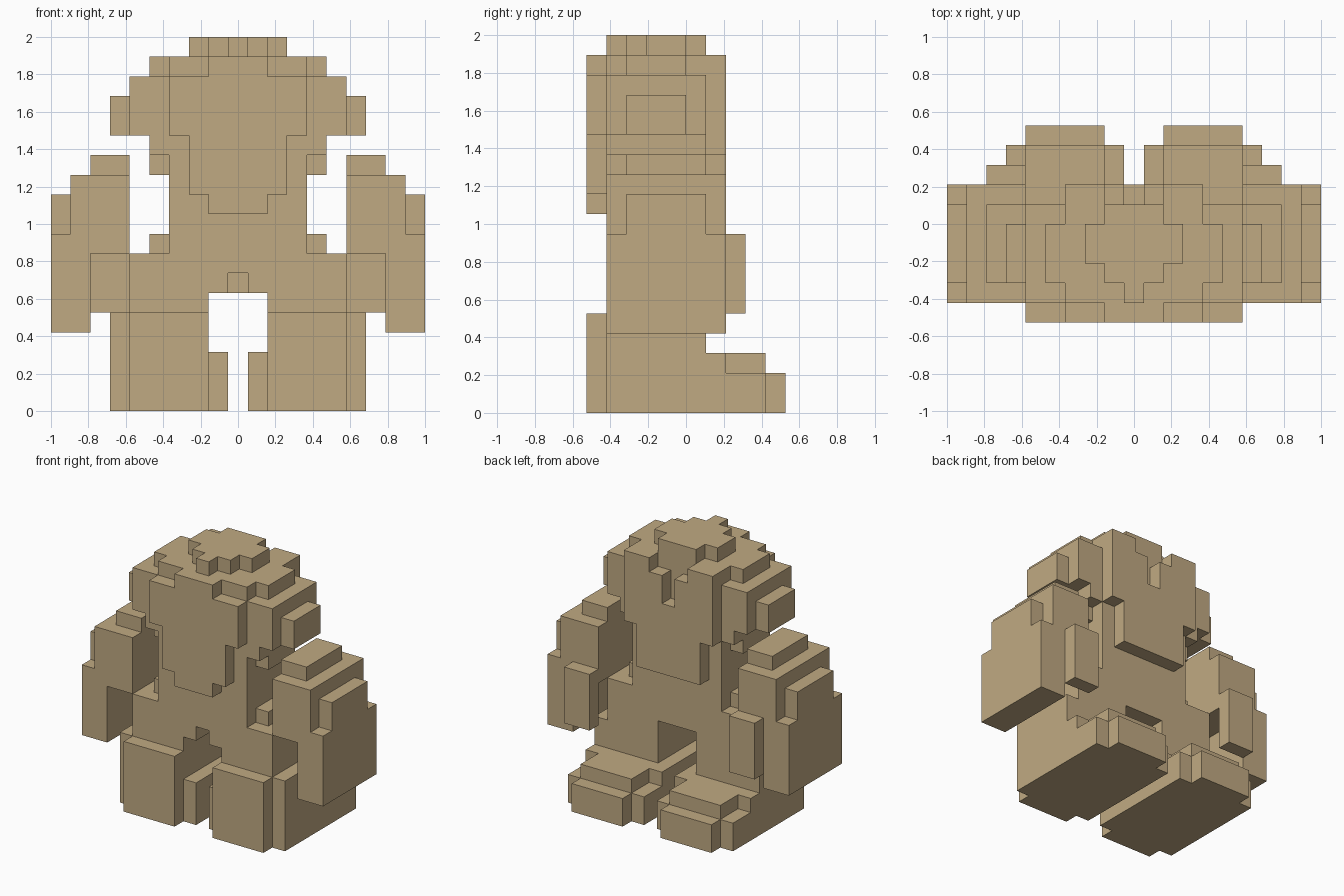
import bpy, bmesh
from mathutils import Vector

if "Cube" in bpy.data.objects:
    bpy.data.objects.remove(bpy.data.objects["Cube"])

U = 2 / 19  # size of one block

tan = bpy.data.materials.new("tan")
tan.diffuse_color = (0.53, 0.40, 0.225, 1)
tan.use_nodes = True
tan.node_tree.nodes["Principled BSDF"].inputs["Base Color"].default_value = tan.diffuse_color


def fill(*boxes):
    """Blocks filled by boxes (x0, x1, y0, y1, z0, z1); x counts half-blocks shifted to whole cells."""
    cells = set()
    for x0, x1, y0, y1, z0, z1 in boxes:
        for i in range(round(x0 - 0.5), round(x1 - 0.5)):
            for j in range(y0, y1):
                for k in range(z0, z1):
                    cells.add((i, j, k))
    return cells


def mid(w, y0, y1, z0, z1):
    """Box centred on x = 0 with half width w."""
    return (-w, w, y0, y1, z0, z1)


def mirror(cells):
    # cell i spans i+0.5 .. i+1.5
    return {(-i - 2, j, k) for i, j, k in cells}


parts = {}

# Head: stepped dome with ears
parts["head"] = fill(
    mid(4.5, -4, 1, 13, 14), mid(5.5, -4, 1, 14, 17), mid(6.5, -3, 0, 14, 16),
    mid(3.5, -4, 1, 17, 18), mid(4.5, -3, 0, 17, 18),
    mid(0.5, -4, -3, 18, 19), mid(1.5, -3, 1, 18, 19), mid(2.5, -2, 0, 18, 19))

# Plate hanging in front of the head
parts["front_plate"] = fill(
    mid(1.5, -5, -4, 10, 18), mid(2.5, -5, -4, 11, 14), mid(3.5, -5, -4, 14, 17))

# Plate behind the head, with a stepped notch at its top
parts["back_plate"] = fill(
    mid(2.5, 1, 2, 10, 13), mid(3.5, 1, 2, 13, 18)
) - fill(mid(1.5, 1, 2, 17, 18), mid(0.5, 1, 2, 15, 17))

# Torso and hips, with side bumps and a notch between the legs
parts["torso"] = fill(
    mid(3.5, -4, 1, 8, 13), mid(4.5, -3, 0, 12, 13), mid(4.5, -3, 0, 8, 9),
    mid(5.5, -4, 1, 5, 8)
) - fill(mid(1.5, -4, 1, 5, 6), mid(0.5, -4, -2, 6, 7))

# Arm with stepped shoulder and a hand block behind
parts["right_arm"] = fill(
    (5.5, 8.5, -4, 2, 8, 12), (7.5, 9.5, -4, 2, 4, 9), (8.5, 9.5, -3, 1, 9, 11),
    (5.5, 7.5, -3, 1, 12, 13), (5.5, 7.5, 2, 3, 5, 9))

# Leg and stepped foot
parts["right_leg"] = fill(
    (1.5, 5.5, -5, 1, 0, 5), (1.5, 6.5, -4, 1, 0, 5), (0.5, 6.5, -4, 2, 0, 3),
    (1.5, 5.5, 2, 4, 0, 3), (0.5, 6.5, 2, 4, 0, 2), (1.5, 5.5, 4, 5, 0, 2))

for name in ("arm", "leg"):
    parts["left_" + name] = mirror(parts["right_" + name])

solid = set().union(*parts.values())


def skin(name, cells):
    """Make an object from the exposed faces of the blocks, merged into flat regions."""
    bm = bmesh.new()
    for c in cells:
        for axis in range(3):
            for side in (0, 1):
                n = list(c)
                n[axis] += 1 if side else -1
                if tuple(n) in solid:
                    continue
                u, v = (axis + 1) % 3, (axis + 2) % 3
                ring = []
                for a, b in ((0, 0), (1, 0), (1, 1), (0, 1)):
                    p = Vector(c)
                    p[axis] += side
                    p[u] += a
                    p[v] += b
                    p.x += 0.5
                    ring.append(bm.verts.new(p * U))
                bm.faces.new(ring if side else ring[::-1])
    bmesh.ops.remove_doubles(bm, verts=bm.verts[:], dist=1e-4)
    bmesh.ops.dissolve_limit(bm, angle_limit=0.01, verts=bm.verts[:], edges=bm.edges[:])
    mesh = bpy.data.meshes.new(name)
    bm.to_mesh(mesh)
    bm.free()
    mesh.materials.append(tan)
    bpy.context.collection.objects.link(bpy.data.objects.new(name, mesh))


for name, cells in parts.items():
    skin(name, cells)
